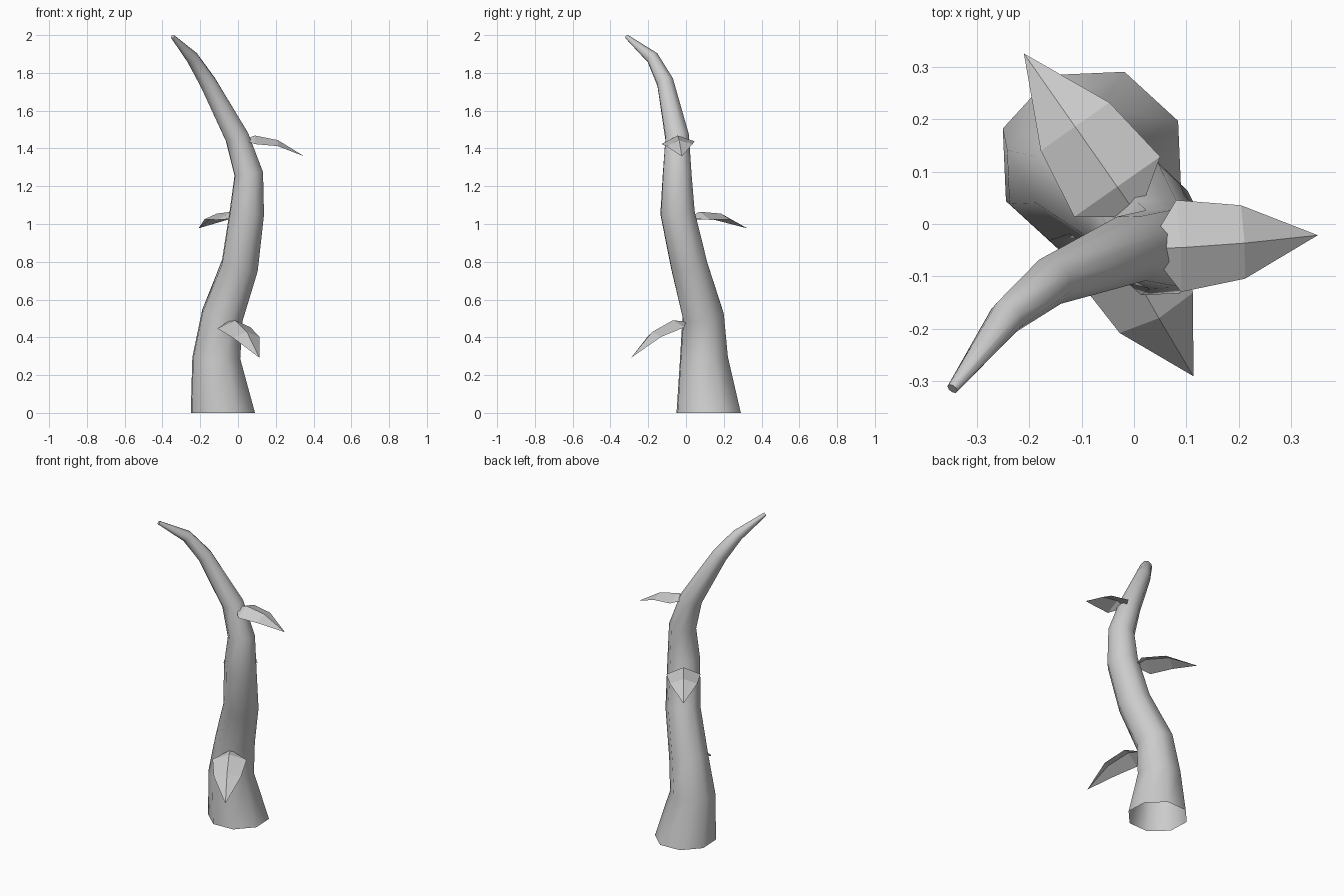
import bpy, bmesh, math
from mathutils import Vector, Matrix

cube = bpy.data.objects.get("Cube")
if cube:
    bpy.data.objects.remove(cube, do_unlink=True)

# One plain grey for the whole plant
grey = bpy.data.materials.new("plain_grey")
grey.use_nodes = True
colour = (0.6, 0.6, 0.6, 1)
grey.diffuse_color = colour
grey.node_tree.nodes["Principled BSDF"].inputs["Base Color"].default_value = colour


def make_object(name, bm):
    mesh = bpy.data.meshes.new(name)
    bm.to_mesh(mesh)
    bm.free()
    mesh.materials.append(grey)
    obj = bpy.data.objects.new(name, mesh)
    bpy.context.collection.objects.link(obj)
    return obj


# Stem: eight-sided tube along a bent path (centre, radius), open at the foot
SIDES = 8
path = [
    ((-0.08, 0.12, 0), 0.181),
    ((-0.115, 0.095, 0.29), 0.135),
    ((-0.083, 0.091, 0.515), 0.117),
    ((0.01, 0.017, 0.78), 0.104),
    ((0.047, -0.045, 1.06), 0.097),
    ((0.057, -0.047, 1.265), 0.081),
    ((-0.005, -0.047, 1.46), 0.067),
    ((-0.16, -0.11, 1.75), 0.047),
    ((-0.242, -0.177, 1.88), 0.035),
    ((-0.346, -0.314, 1.992), 0.011),
]
centres = [Vector(c) for c, r in path]
bm = bmesh.new()
rings = []
for i, (c, r) in enumerate(path):
    if i == 0:
        direction = Vector((0, 0, 1))
    else:
        direction = (centres[i] - centres[i - 1]).normalized()
        if i + 1 < len(path):
            direction += (centres[i + 1] - centres[i]).normalized()
    turn = Vector((0, 0, 1)).rotation_difference(direction.normalized())
    ring = []
    for k in range(SIDES):
        a = math.radians(25) + math.tau * k / SIDES
        ring.append(bm.verts.new(centres[i] + turn @ Vector((r * math.cos(a), r * math.sin(a), 0))))
    rings.append(ring)
for low, high in zip(rings, rings[1:]):
    for k in range(SIDES):
        n = (k + 1) % SIDES
        bm.faces.new((low[k], low[n], high[n], high[k]))
tip_cap = bm.faces.new(rings[-1])
for f in bm.faces:
    f.smooth = f is not tip_cap
make_object("stem", bm)


# Leaf: thin folded blade with a ridge, two cross rows and a point at each end
def leaf(name, location, yaw, droop, roll, size):
    bm = bmesh.new()
    base = bm.verts.new((-0.07, 0, -0.035))
    tip = bm.verts.new((0.31, 0, -0.088))
    rows = []
    for x, half, ridge, side in ((0, 0.1, 0, -0.043), (0.14, 0.08, -0.01, -0.04)):
        rows.append([bm.verts.new(p) for p in ((x, -half, side), (x, 0, ridge), (x, half, side))])
    wide, mid = rows
    for k in range(2):
        bm.faces.new((base, wide[k], wide[k + 1]))
        bm.faces.new((wide[k], mid[k], mid[k + 1], wide[k + 1]))
        bm.faces.new((mid[k], tip, mid[k + 1]))
    bmesh.ops.recalc_face_normals(bm, faces=bm.faces)
    if sum(f.normal.z for f in bm.faces) < 0:
        bmesh.ops.reverse_faces(bm, faces=bm.faces)
    bm.transform(Matrix.Translation(location)
                 @ Matrix.Rotation(math.radians(yaw), 4, "Z")
                 @ Matrix.Rotation(math.radians(droop), 4, "Y")
                 @ Matrix.Rotation(math.radians(roll), 4, "X")
                 @ Matrix.Scale(size, 4))
    make_object(name, bm)


leaf("upper_leaf", (0.09, -0.045, 1.468), 3.7, 7, 5, 0.88)
leaf("middle_leaf", (-0.032, 0.071, 1.065), 125, 0, 0, 1)
leaf("lower_leaf", (-0.015, -0.07, 0.49), -60.5, 22, 2, 1)
